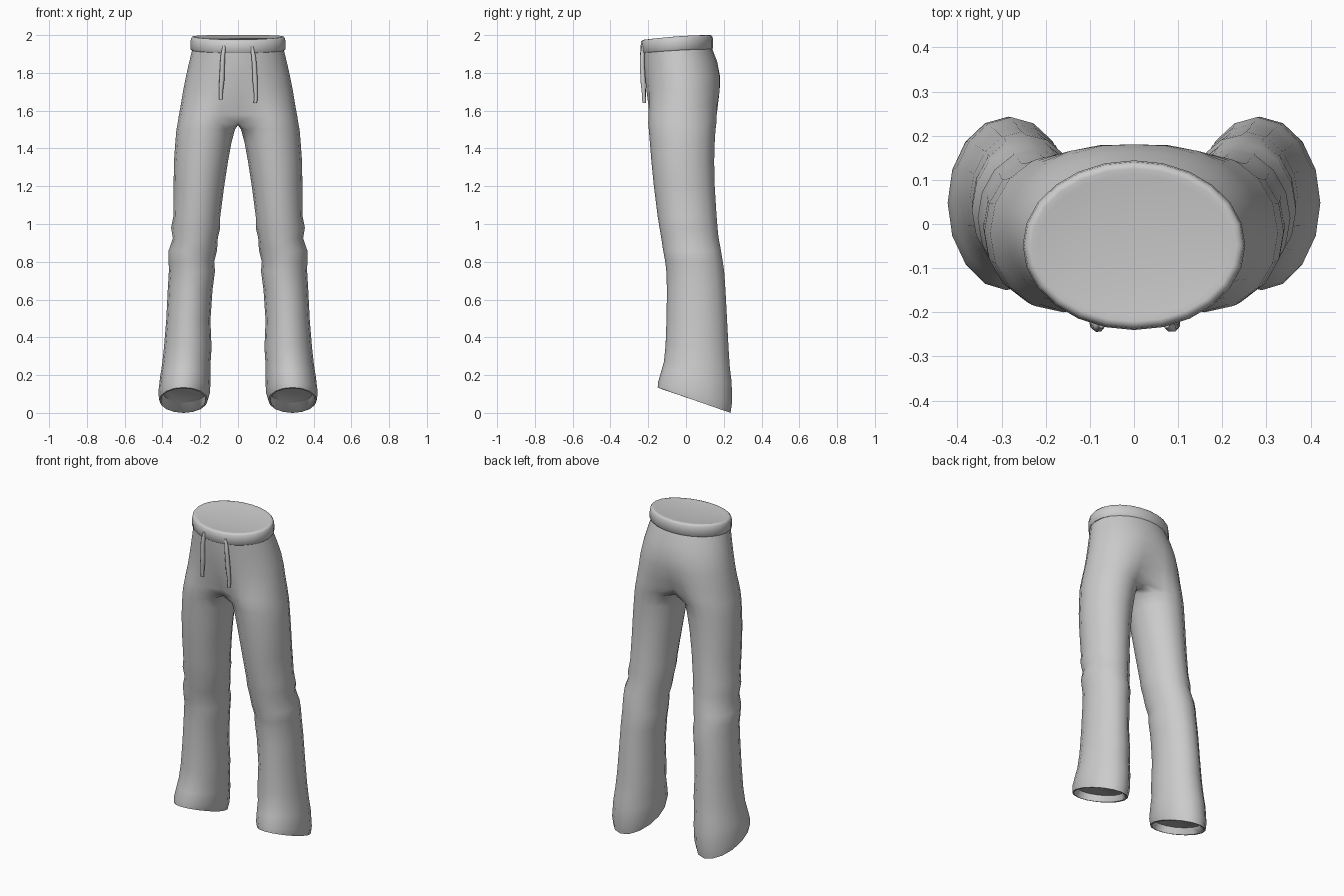
import bpy, bmesh, math
from math import sin, cos, pi

if "Cube" in bpy.data.objects:
    bpy.data.objects.remove(bpy.data.objects["Cube"])

N = 16          # sides of a leg
SEAM = 2        # ring points SEAM..N-SEAM carry on up into the seat


def finish(name, bm, angle=50):
    bmesh.ops.recalc_face_normals(bm, faces=bm.faces[:])
    me = bpy.data.meshes.new(name)
    bm.to_mesh(me)
    bm.free()
    ob = bpy.data.objects.new(name, me)
    bpy.context.collection.objects.link(ob)
    bpy.ops.object.select_all(action='DESELECT')
    bpy.context.view_layer.objects.active = ob
    ob.select_set(True)
    bpy.ops.object.shade_smooth_by_angle(angle=math.radians(angle))
    return ob


def leg_point(k, zf, zb, xi, xo, yf, yb):
    """Point k of a leg ring: 0 inner, N/4 front, N/2 outer, 3N/4 back."""
    a = 2 * pi * k / N
    t = (1 - sin(a)) / 2
    return ((xi + xo) / 2 - (xo - xi) / 2 * cos(a),
            yf + (yb - yf) * t, zf + (zb - zf) * t)


def seat_point(k, zf, zb, rx, yf, yb, w):
    """Half ellipse of the seat, blended by w towards a leg ring."""
    s = pi * (k - SEAM) / (N - 2 * SEAM)
    t = (1 - cos(s)) / 2
    p = (rx * sin(s), yf + (yb - yf) * t, zf + (zb - zf) * t)
    q = leg_point(k, zf, zb, 0.0, rx, yf, yb)
    r = [a * (1 - w) + b * w for a, b in zip(p, q)]
    if k in (SEAM, N - SEAM):
        r[0] = 0
    return r


# Trousers: one half lofted from hem to waist
# z front, z back, x inner, x outer, y front, y back
legs = [
    (0.165, 0.050, 0.175, 0.395, -0.12, 0.205),   # recessed inside of the hem
    (0.130, 0.005, 0.170, 0.408, -0.140, 0.225),
    (0.135, 0.000, 0.160, 0.417, -0.150, 0.236),
    (0.165, 0.050, 0.148, 0.422, -0.147, 0.243),
    (0.225, 0.160, 0.145, 0.412, -0.130, 0.242),
    (0.270, 0.240, 0.146, 0.402, -0.117, 0.232),
    (0.36, 0.33, 0.140, 0.392, -0.108, 0.226),
    (0.50, 0.48, 0.146, 0.380, -0.103, 0.218),
    (0.65, 0.65, 0.135, 0.372, -0.101, 0.209),
    (0.75, 0.75, 0.122, 0.366, -0.104, 0.202),
    (0.80, 0.80, 0.126, 0.367, -0.110, 0.195),
    (0.86, 0.86, 0.111, 0.367, -0.121, 0.185),
    (0.92, 0.93, 0.107, 0.345, -0.130, 0.172),
    (0.99, 0.97, 0.094, 0.354, -0.142, 0.168),
    (1.04, 1.04, 0.094, 0.342, -0.150, 0.162),
    (1.20, 1.20, 0.073, 0.341, -0.170, 0.152),
    (1.33, 1.33, 0.053, 0.339, -0.183, 0.149),
    (1.43, 1.43, 0.035, 0.332, -0.191, 0.152),
    (1.50, 1.50, 0.016, 0.326, -0.197, 0.156),
]
# z front, z back, half width, y front, y back, leg blend
seat = [
    (1.535, 1.525, 0.320, -0.200, 0.160, 1.0),
    (1.58, 1.57, 0.313, -0.205, 0.168, 0.75),
    (1.64, 1.63, 0.302, -0.211, 0.179, 0.42),
    (1.71, 1.71, 0.290, -0.218, 0.187, 0.2),
    (1.78, 1.78, 0.276, -0.225, 0.185, 0.08),
    (1.85, 1.86, 0.259, -0.231, 0.165, 0.0),
    (1.91, 1.93, 0.243, -0.234, 0.138, 0.0),
]
bm = bmesh.new()
rings = [[bm.verts.new(leg_point(k, *r)) for k in range(N)] for r in legs]
for i, r in enumerate(seat):
    ring = []
    for k in range(N):
        if SEAM <= k <= N - SEAM:
            ring.append(bm.verts.new(seat_point(k, *r)))
        elif i == 0:                                # crotch arch on the centre line
            p = leg_point(k, r[0], r[1], 0, r[2], r[3], r[4])
            ring.append(bm.verts.new((0, p[1], p[2] - 0.005)))
        else:
            ring.append(None)
    rings.append(ring)
for lo, hi in zip(rings, rings[1:]):
    for k in range(N):
        quad = (lo[k], lo[(k + 1) % N], hi[(k + 1) % N], hi[k])
        if all(quad):
            bm.faces.new(quad)
bm.faces.new(rings[0])
# mirrored second half, welded along the centre
geo = bmesh.ops.duplicate(bm, geom=bm.verts[:] + bm.edges[:] + bm.faces[:])["geom"]
for v in geo:
    if isinstance(v, bmesh.types.BMVert):
        v.co.x *= -1
bmesh.ops.remove_doubles(bm, verts=bm.verts[:], dist=0.0005)
finish("trousers", bm, 60)

# Waistband: closed elliptical band with a rounded top and a cap
# z front, z back, inset
band = [(1.915, 1.935, 0.014), (1.905, 1.925, 0.003), (1.912, 1.932, -0.003),
        (1.945, 1.968, -0.003), (1.965, 1.990, 0.0), (1.974, 1.999, 0.007),
        (1.976, 2.000, 0.016), (1.973, 1.997, 0.03)]
M = 24
bm = bmesh.new()
prev = None
for zf, zb, d in band:
    ring = []
    for k in range(M):
        a = 2 * pi * k / M
        t = (1 + sin(a)) / 2
        lift = (zb - zf) * sin(t * pi / 2)
        ring.append(bm.verts.new(((0.249 - d) * cos(a), -0.048 + (0.189 - d) * sin(a), zf + lift)))
    if prev:
        for k in range(M):
            bm.faces.new((prev[k], prev[(k + 1) % M], ring[(k + 1) % M], ring[k]))
    prev = ring
bm.faces.new(prev)
finish("waistband", bm)


# Drawstrings: tapered cords hanging from the band
def drawstring(name, pts):
    cu = bpy.data.curves.new(name, 'CURVE')
    cu.dimensions = '3D'
    cu.bevel_depth = 0.014
    cu.bevel_resolution = 2
    cu.resolution_u = 4
    cu.use_fill_caps = True
    sp = cu.splines.new('BEZIER')
    sp.bezier_points.add(len(pts) - 1)
    for b, (x, y, z, r) in zip(sp.bezier_points, pts):
        b.co = (x, y, z)
        b.radius = r
        b.handle_left_type = b.handle_right_type = 'AUTO'
    bpy.context.collection.objects.link(bpy.data.objects.new(name, cu))


drawstring("left_drawstring", [(-0.073, -0.228, 1.945, 0.55), (-0.080, -0.232, 1.89, 0.9),
                               (-0.086, -0.227, 1.76, 1.0), (-0.091, -0.223, 1.69, 0.75),
                               (-0.091, -0.222, 1.66, 0.7)])
drawstring("right_drawstring", [(0.073, -0.228, 1.94, 0.55), (0.083, -0.232, 1.88, 0.9),
                                (0.091, -0.227, 1.75, 1.0), (0.094, -0.223, 1.68, 0.75),
                                (0.092, -0.222, 1.64, 0.7)])
